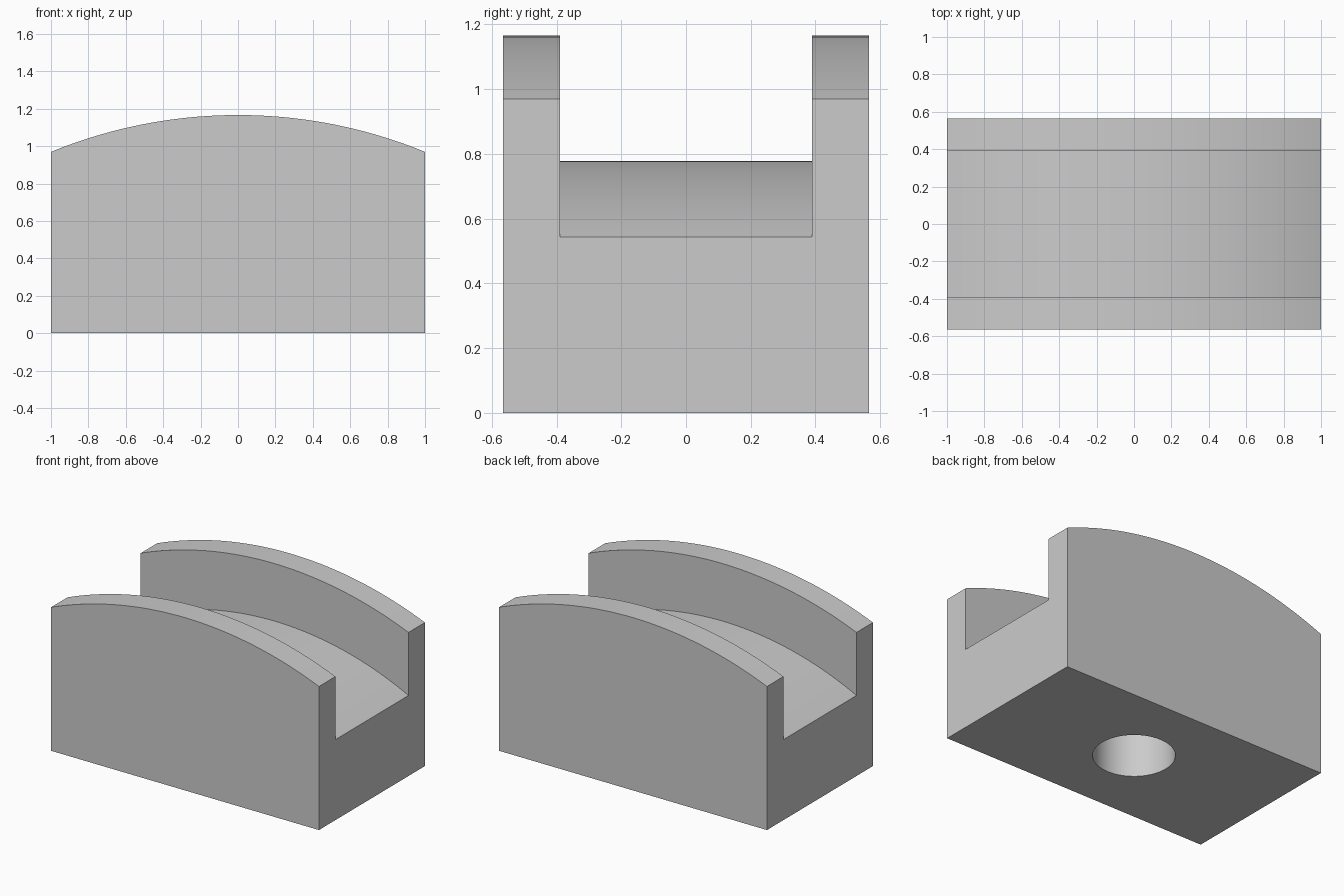
import bpy, bmesh, math

if "Cube" in bpy.data.objects:
    bpy.data.objects.remove(bpy.data.objects["Cube"], do_unlink=True)

ARC_CENTRE = -1.472          # shared centre height of both arcs
WIDTH, GROOVE = 1.13, 0.78   # full depth of the block and of its channel
HOLE_RADIUS, HOLE_DEPTH = 0.25, 0.5

grey = bpy.data.materials.new("light grey")
grey.use_nodes = True
grey.diffuse_color = (0.6, 0.6, 0.6, 1)
grey.node_tree.nodes["Principled BSDF"].inputs["Base Color"].default_value = (0.6, 0.6, 0.6, 1)


def make_object(name, bm):
    bmesh.ops.recalc_face_normals(bm, faces=bm.faces)
    mesh = bpy.data.meshes.new(name)
    bm.to_mesh(mesh)
    bm.free()
    mesh.materials.append(grey)
    obj = bpy.data.objects.new(name, mesh)
    bpy.context.collection.objects.link(obj)
    return obj


def arched_block(name, half_length, depth, crown, flat_z, steps=48):
    """Extrude along y a profile with one arched edge and one flat edge."""
    radius = crown - ARC_CENTRE
    sweep = math.asin(half_length / radius)
    angles = [sweep * (2 * i / steps - 1) for i in range(steps + 1)]
    profile = [(radius * math.sin(a), ARC_CENTRE + radius * math.cos(a)) for a in angles]
    profile += [(half_length, flat_z), (-half_length, flat_z)]
    bm = bmesh.new()
    face = bm.faces.new([bm.verts.new((x, -depth / 2, z)) for x, z in profile])
    extruded = bmesh.ops.extrude_face_region(bm, geom=[face])["geom"]
    moved = [v for v in extruded if isinstance(v, bmesh.types.BMVert)]
    bmesh.ops.translate(bm, verts=moved, vec=(0, depth, 0))
    return make_object(name, bm)


def cut(target, cutter):
    cutter.hide_render = True
    mod = target.modifiers.new(cutter.name, 'BOOLEAN')
    mod.operation = 'DIFFERENCE'
    mod.solver = 'EXACT'
    mod.object = cutter
    bpy.ops.object.select_all(action='DESELECT')
    target.select_set(True)
    bpy.context.view_layer.objects.active = target
    bpy.ops.object.modifier_apply(modifier=mod.name)
    bpy.data.objects.remove(cutter, do_unlink=True)


# Arched block
block = arched_block("arched_block", 1.0, WIDTH, 1.166, 0)

# Lengthwise channel with an arched floor
cut(block, arched_block("channel_cutter", 1.1, GROOVE, 0.778, 1.5))

# Blind round hole in the underside
bm = bmesh.new()
bmesh.ops.create_cone(bm, cap_ends=True, segments=64, radius1=HOLE_RADIUS,
                      radius2=HOLE_RADIUS, depth=2 * HOLE_DEPTH)
cut(block, make_object("hole_cutter", bm))

# Smooth arcs with sharp rims
block.select_set(True)
bpy.context.view_layer.objects.active = block
bpy.ops.object.shade_smooth_by_angle(angle=math.radians(20))
